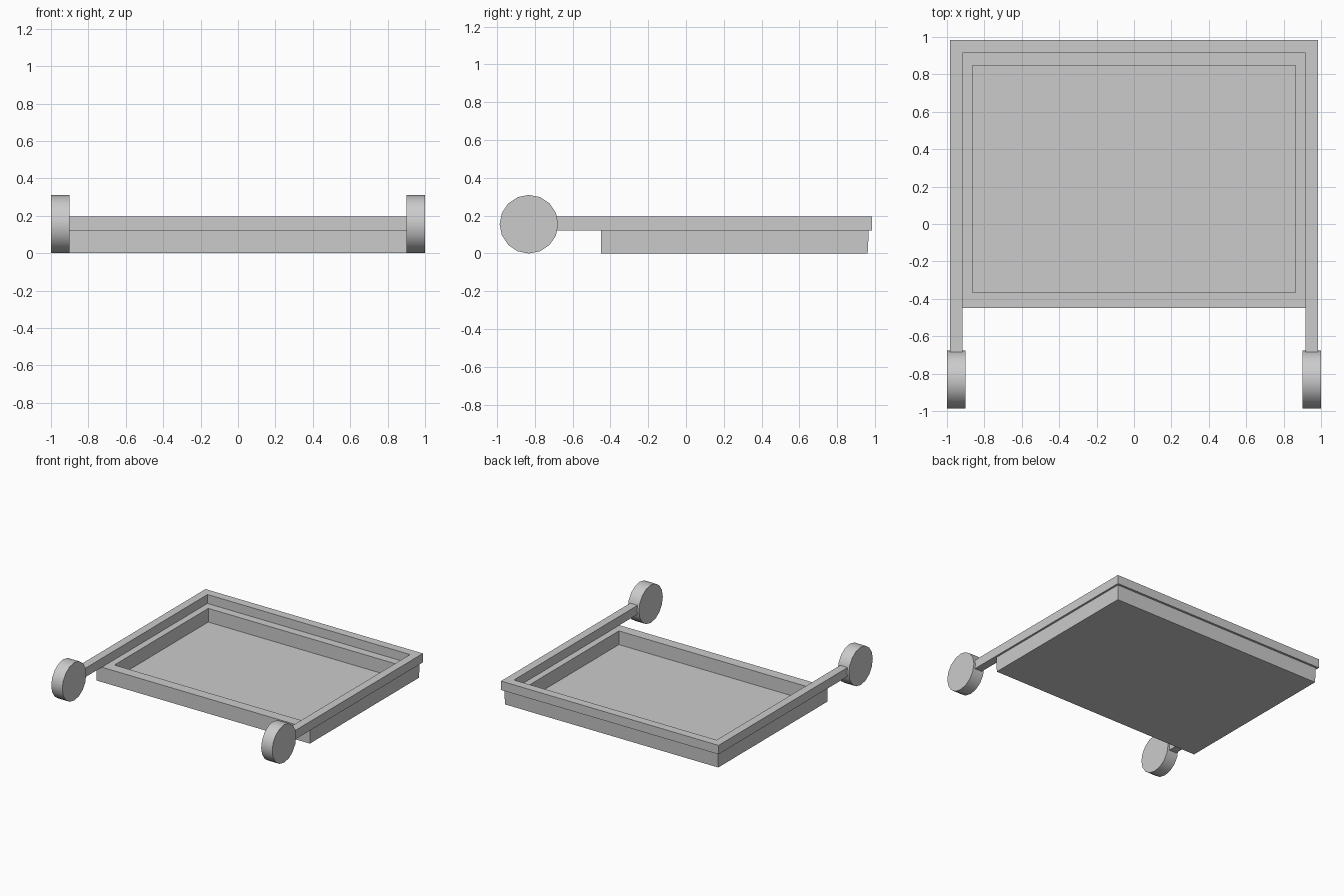
import bpy, bmesh, math
from mathutils import Matrix

if "Cube" in bpy.data.objects:
    bpy.data.objects.remove(bpy.data.objects["Cube"])


def make_object(name, bm):
    bmesh.ops.recalc_face_normals(bm, faces=bm.faces)
    mesh = bpy.data.meshes.new(name)
    bm.to_mesh(mesh)
    bm.free()
    obj = bpy.data.objects.new(name, mesh)
    bpy.context.collection.objects.link(obj)
    return obj


def prism(name, outline, z0, z1):
    """Extrude a flat xy outline from z0 to z1."""
    bm = bmesh.new()
    face = bm.faces.new([bm.verts.new((x, y, z0)) for x, y in outline])
    top = bmesh.ops.extrude_face_region(bm, geom=[face])["geom"]
    verts = [v for v in top if isinstance(v, bmesh.types.BMVert)]
    bmesh.ops.translate(bm, verts=verts, vec=(0, 0, z1 - z0))
    return make_object(name, bm)


def tray(name, loops):
    """Skin rectangular loops (half width, front y, back y, z), capping both ends."""
    bm = bmesh.new()
    rings = [[bm.verts.new(p) for p in ((-w, a, z), (w, a, z), (w, b, z), (-w, b, z))]
             for w, a, b, z in loops]
    for r, s in zip(rings, rings[1:]):
        for i in range(4):
            j = (i + 1) % 4
            bm.faces.new((r[i], r[j], s[j], s[i]))
    bm.faces.new(rings[0])
    bm.faces.new(rings[-1])
    return make_object(name, bm)


# Open shallow tray: outer bottom, outer rim, inner rim, floor
tray("tray", [(0.965, -0.45, 0.961, 0.0), (0.968, -0.45, 0.967, 0.122),
              (0.863, -0.365, 0.848, 0.122), (0.863, -0.365, 0.848, 0.01)])

# U-shaped rail frame, open at the front
prism("rail_frame", [(-0.984, -0.70), (-0.984, 0.985), (0.984, 0.985), (0.984, -0.70),
                     (0.917, -0.70), (0.917, 0.915), (-0.917, 0.915), (-0.917, -0.70)],
      0.122, 0.195)

# Wheels on the rail ends
for side, x in (("left", -0.95), ("right", 0.95)):
    bm = bmesh.new()
    bmesh.ops.create_cone(bm, cap_ends=True, segments=16, radius1=0.155, radius2=0.155,
                          depth=0.1, matrix=Matrix.Translation((x, -0.831, 0.155))
                          @ Matrix.Rotation(math.pi / 2, 4, 'Y'))
    wheel = make_object(side + "_wheel", bm)
    bpy.ops.object.select_all(action='DESELECT')
    wheel.select_set(True)
    bpy.context.view_layer.objects.active = wheel
    bpy.ops.object.shade_smooth_by_angle(angle=math.radians(35))
